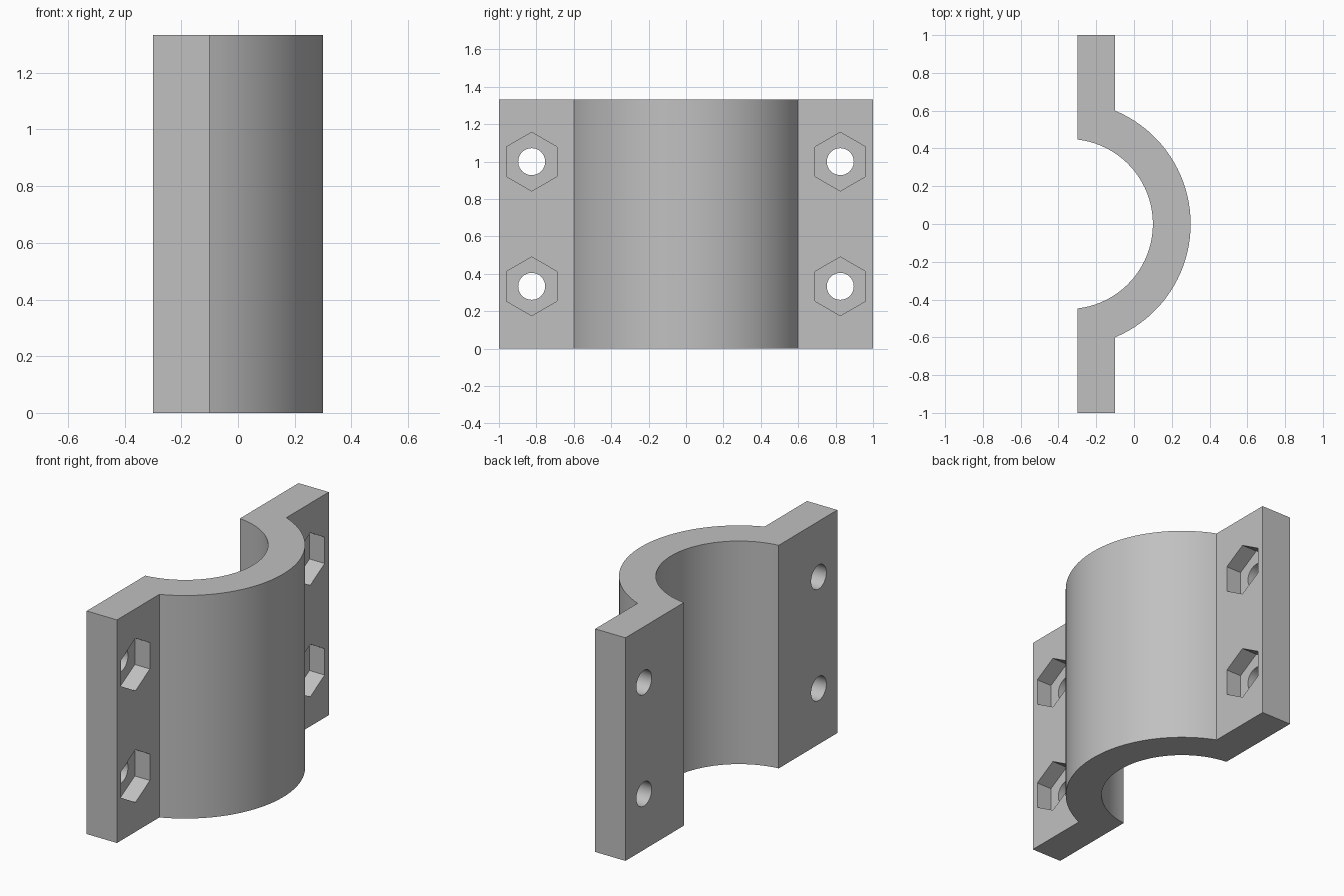
import bpy
import bmesh
from math import asin, acos, cos, sin, radians

if "Cube" in bpy.data.objects:
    bpy.data.objects.remove(bpy.data.objects["Cube"])

HEIGHT = 1.333
AXIS_X = -0.35              # centre of the pipe seat
INNER_R, OUTER_R = 0.45, 0.65
BACK_X, FACE_X = -0.3, -0.1  # the two faces of the flanges
POCKET_DEPTH = 0.1

grey = bpy.data.materials.new("plain_grey")
grey.use_nodes = True
colour = (0.53, 0.53, 0.53, 1)
grey.diffuse_color = colour
grey.node_tree.nodes["Principled BSDF"].inputs["Base Color"].default_value = colour


def arc(radius, end_x, steps=40):
    """Arc round the pipe axis, from -y to +y, ending on the plane x = end_x."""
    half = acos((end_x - AXIS_X) / radius)
    angles = [half * (2 * i / steps - 1) for i in range(steps + 1)]
    return [(AXIS_X + radius * cos(a), radius * sin(a)) for a in angles]


# Clamp half: flange, half ring, flange, as one extruded profile
outline = [(BACK_X, -1), (FACE_X, -1)] + arc(OUTER_R, FACE_X)
outline += [(FACE_X, 1), (BACK_X, 1)] + arc(INNER_R, BACK_X)[::-1]
bm = bmesh.new()
base = bm.faces.new([bm.verts.new((x, y, 0)) for x, y in outline])
top = bmesh.ops.extrude_face_region(bm, geom=[base])["geom"]
bmesh.ops.translate(bm, vec=(0, 0, HEIGHT),
                    verts=[v for v in top if isinstance(v, bmesh.types.BMVert)])
bmesh.ops.recalc_face_normals(bm, faces=bm.faces)
mesh = bpy.data.meshes.new("clamp_half")
bm.to_mesh(mesh)
bm.free()
clamp = bpy.data.objects.new("clamp_half", mesh)
bpy.context.collection.objects.link(clamp)
mesh.materials.append(grey)


def cut(name, sides, radius, x0, x1, y, z):
    """Cut a prism lying along x out of the clamp."""
    bpy.ops.mesh.primitive_cylinder_add(
        vertices=sides, radius=radius, depth=x1 - x0,
        location=((x0 + x1) / 2, y, z), rotation=(0, radians(90), 0))
    cutter = bpy.context.object
    # Turn the prism so that a corner points straight up
    cutter.rotation_euler = (radians(90), 0, radians(90))
    cutter.name = name
    cutter.hide_render = True
    cutter.data.materials.append(grey)
    bpy.context.view_layer.objects.active = clamp
    mod = clamp.modifiers.new(name, 'BOOLEAN')
    mod.operation = 'DIFFERENCE'
    mod.solver = 'EXACT'
    mod.object = cutter
    bpy.ops.object.modifier_apply(modifier=name)
    bpy.data.objects.remove(cutter)


# Bolt holes with hexagonal nut pockets
for y in (-0.825, 0.825):
    for z in (HEIGHT / 4, HEIGHT * 3 / 4):
        cut("bolt_hole", 40, 0.072, BACK_X - 0.1, FACE_X + 0.1, y, z)
        cut("nut_pocket", 6, 0.157, FACE_X - POCKET_DEPTH, FACE_X + 0.1, y, z)

bpy.ops.object.select_all(action='DESELECT')
clamp.select_set(True)
bpy.context.view_layer.objects.active = clamp
bpy.ops.object.shade_smooth_by_angle(angle=radians(20))
